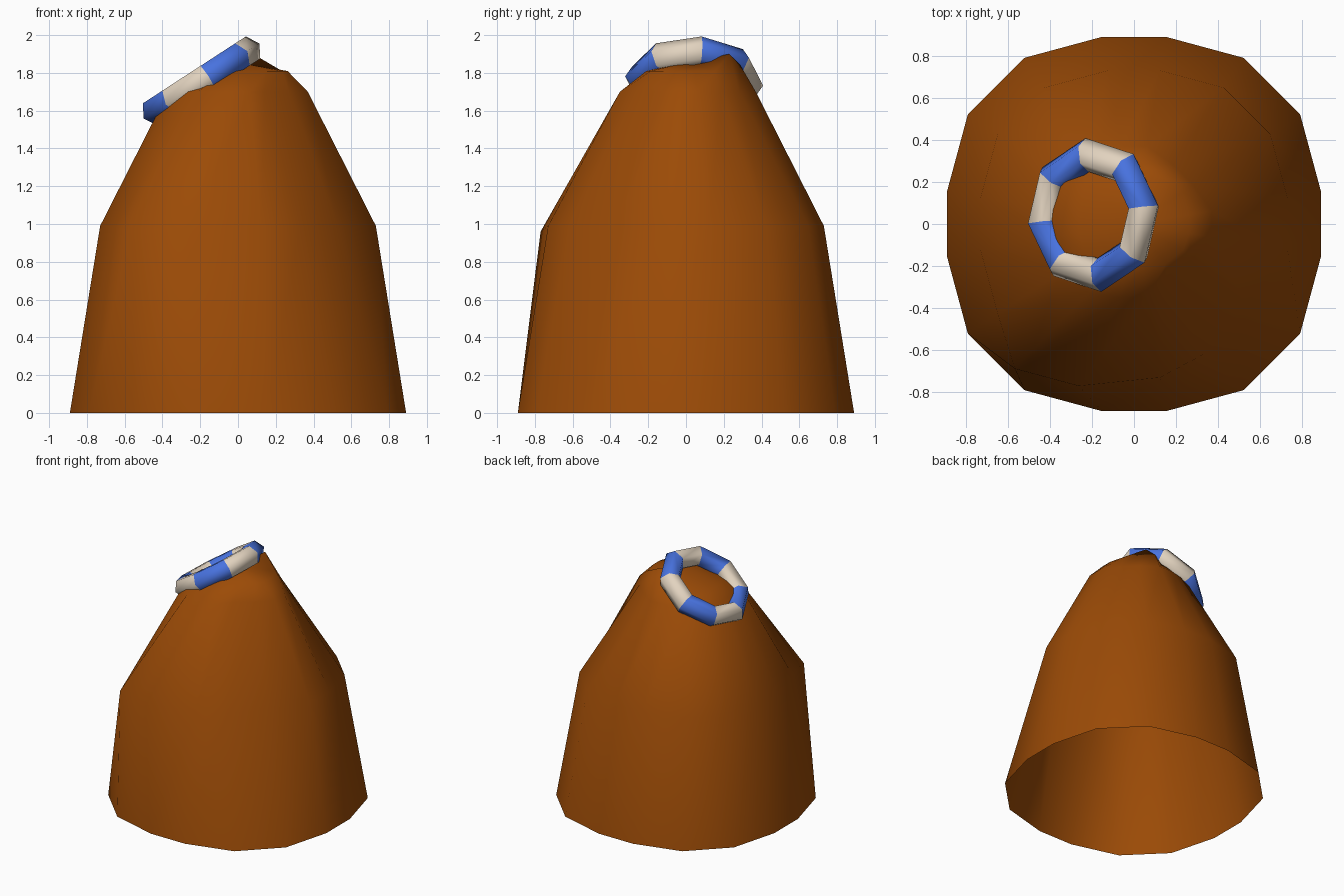
import bpy, bmesh, math
from mathutils import Matrix, Vector

if "Cube" in bpy.data.objects:
    bpy.data.objects.remove(bpy.data.objects["Cube"])


def material(name, rgb):
    m = bpy.data.materials.new(name)
    m.diffuse_color = (*rgb, 1)
    m.use_nodes = True
    m.node_tree.nodes["Principled BSDF"].inputs["Base Color"].default_value = m.diffuse_color
    return m


def make_object(name, bm, mats):
    mesh = bpy.data.meshes.new(name)
    for f in bm.faces:
        f.smooth = True
    bm.to_mesh(mesh)
    bm.free()
    for m in mats:
        mesh.materials.append(m)
    ob = bpy.data.objects.new(name, mesh)
    bpy.context.collection.objects.link(ob)
    return ob


brown = material("brown", (0.33, 0.07, 0.002))
blue = material("blue", (0.065, 0.17, 0.74))
cream = material("cream", (0.76, 0.65, 0.52))

# Mound: open-bottomed, rings of a slightly squared 16-sided outline
quarter = [(0.89, 0.15), (0.79, 0.52), (0.52, 0.79), (0.15, 0.89)]
outline = []
for q in range(4):
    turn = Matrix.Rotation(q * math.pi / 2, 2)
    outline += [turn @ Vector(p) for p in quarter]

bm = bmesh.new()
base, waist, shoulder, crown = rings = [
    [bm.verts.new((p.x * s, p.y * s, z)) for p in outline]
    for s, z in [(1, 0), (0.82, 0.99), (0.415, 1.70), (0.295, 1.81)]]
for low, high in zip(rings, rings[1:]):
    for i in range(16):
        j = (i + 1) % 16
        bm.faces.new((low[i], low[j], high[j], high[i]))
tip = bm.verts.new((0, 0, 1.855))
for i in range(16):
    bm.faces.new((crown[i], crown[(i + 1) % 16], tip))

# Crown: sunken under the ring, narrower at the front, raised peak behind
for v in crown:
    if v.co.x < -0.1:
        v.co.z -= 0.05
    if v.co.y < -0.1:
        v.co.y *= 0.8
crown[2].co = (0.08, 0.23, 1.90)
crown[3].co = (0.04, 0.285, 1.845)

# Shoulder: dents on the right-hand corners
for i in (1, 2):
    shoulder[i].co.x *= 0.86
    shoulder[i].co.y *= 0.86
for i in (11, 12):
    shoulder[i].co.y = -0.35
shoulder[13].co = (0.14, -0.26, 1.70)
shoulder[14].co = (0.27, -0.17, 1.70)

# Waist: front corners pushed sideways
for i in (10, 11):
    waist[i].co += Vector((-0.14, -0.04, -0.03))
waist[13].co = (0.33, -0.62, 0.99)
waist[14].co = (0.53, -0.38, 0.99)
make_object("mound", bm, [brown])

# Striped ring: eight segments, six-sided tube, tilted on the mound
MAJOR, MINOR, N, SIDES = 0.287, 0.081, 8, 6
place = Matrix.Translation((-0.193, 0.043, 1.757)) @ Matrix.Rotation(math.radians(-33), 4, 'Y')
bm = bmesh.new()
loops = []
for i in range(N):
    a = math.radians(7) + i * math.tau / N
    loop = []
    for k in range(SIDES):
        b = k * math.tau / SIDES
        r = MAJOR + MINOR * math.cos(b)
        loop.append(bm.verts.new(place @ Vector((r * math.cos(a), r * math.sin(a), MINOR * math.sin(b)))))
    loops.append(loop)
for i in range(N):
    p, q = loops[i], loops[(i + 1) % N]
    for k in range(SIDES):
        m = (k + 1) % SIDES
        f = bm.faces.new((p[k], q[k], q[m], p[m]))
        f.material_index = i % 2
make_object("striped_ring", bm, [blue, cream])
